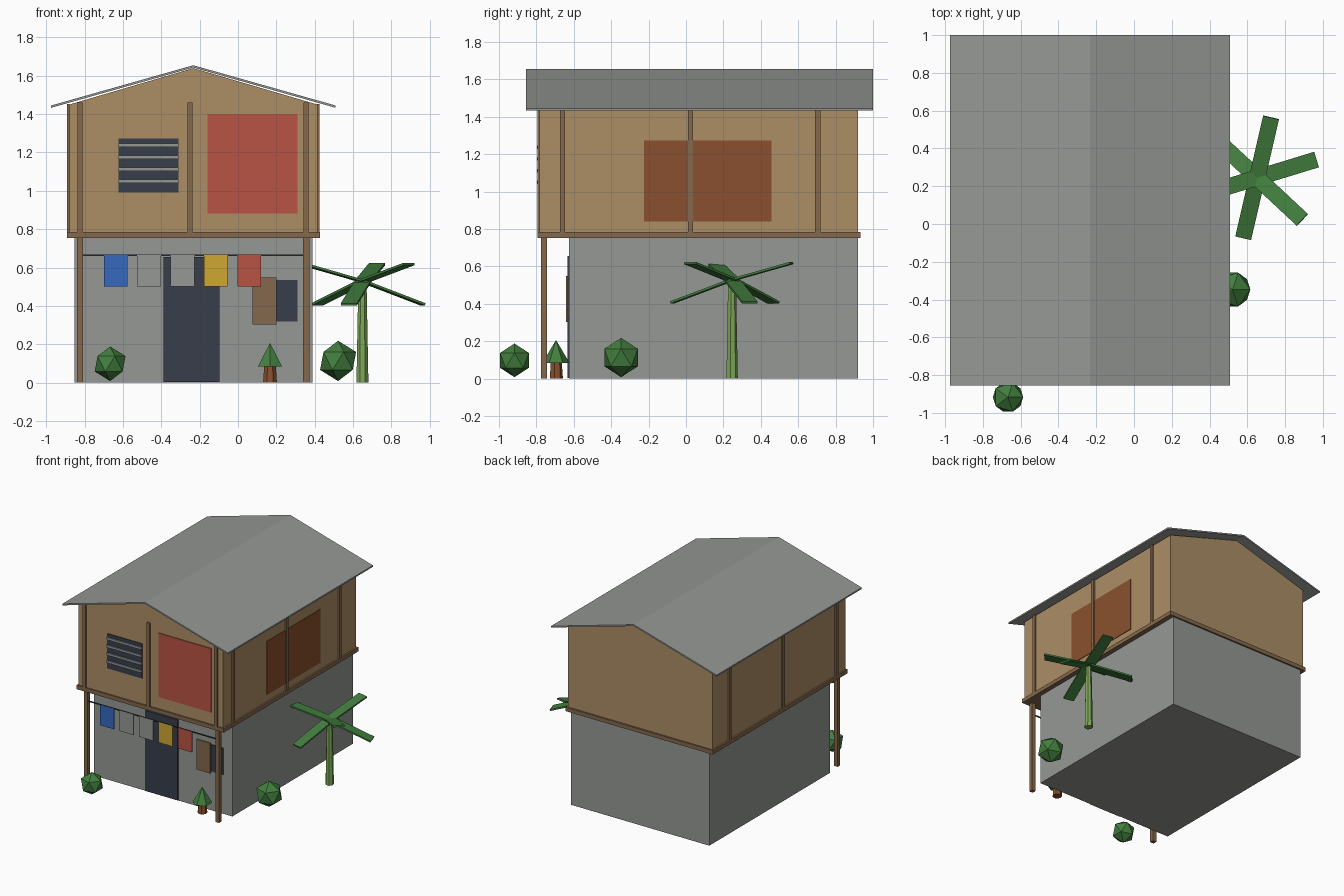
import bpy, math
from mathutils import Matrix, Vector

cube = bpy.data.objects.get("Cube")
if cube:
    bpy.data.objects.remove(cube, do_unlink=True)


def material(name, rgb):
    lin = [((c / 255 + 0.055) / 1.055) ** 2.4 for c in rgb] + [1]
    m = bpy.data.materials.new(name)
    m.diffuse_color = lin
    m.use_nodes = True
    m.node_tree.nodes["Principled BSDF"].inputs["Base Color"].default_value = lin
    return m


TAN = material("tan_boards", (172, 142, 102))
WOOD = material("brown_timber", (133, 104, 76))
GREY = material("concrete_grey", (149, 152, 148))
NAVY = material("dark_navy", (55, 61, 75))
RED = material("faded_red", (184, 83, 67))
RUST = material("rust_brown", (138, 80, 46))
BLUE = material("cloth_blue", (54, 104, 190))
YELLOW = material("cloth_yellow", (208, 167, 52))
LEAF = material("leaf_green", (66, 126, 62))
STEM = material("stem_green", (126, 168, 88))


def finish(ob, name, mat):
    ob.name = name
    ob.data.name = name
    ob.data.materials.append(mat)
    return ob


def box(name, mat, x, y, z):
    """Box from (low, high) pairs on each axis."""
    size = [b - a for a, b in (x, y, z)]
    mid = [(a + b) / 2 for a, b in (x, y, z)]
    bpy.ops.mesh.primitive_cube_add(size=1)
    ob = finish(bpy.context.object, name, mat)
    ob.data.transform(Matrix.Translation(mid) @ Matrix.Diagonal((*size, 1)))
    return ob


def prism(name, mat, profile, y0, y1):
    """Extrude an xz outline along y."""
    n = len(profile)
    verts = [(x, y, z) for y in (y0, y1) for x, z in profile]
    faces = [tuple(range(n)), tuple(reversed(range(n, 2 * n)))]
    faces += [(i, i + n, (i + 1) % n + n, (i + 1) % n) for i in range(n)]
    me = bpy.data.meshes.new(name)
    me.from_pydata(verts, [], faces)
    ob = bpy.data.objects.new(name, me)
    bpy.context.collection.objects.link(ob)
    return finish(ob, name, mat)


def cone(name, mat, x, y, z0, z1, r0, r1, sides):
    bpy.ops.mesh.primitive_cone_add(vertices=sides, radius1=r0, radius2=r1,
                                    depth=z1 - z0, location=(x, y, (z0 + z1) / 2))
    return finish(bpy.context.object, name, mat)


# Main volumes
RIDGE = -0.233
box("ground_floor", GREY, (-0.853, 0.388), (-0.626, 0.92), (0, 0.755))
prism("upper_floor", TAN,
      [(-0.88, 0.78), (0.414, 0.78), (0.414, 1.45), (RIDGE, 1.64), (-0.88, 1.45)],
      -0.782, 0.92)
box("floor_beam", WOOD, (-0.893, 0.427), (-0.793, 0.933), (0.753, 0.785))

# Gabled roof sheet
half, top, eave, thick = 0.742, 1.655, 1.445, 0.012
prism("roof", GREY,
      [(RIDGE - half, eave), (RIDGE - half, eave - thick), (RIDGE, top - thick),
       (RIDGE + half, eave - thick), (RIDGE + half, eave), (RIDGE, top)],
      -0.856, 1.0)

# Porch posts
for side, x in (("right", -0.824), ("left", 0.356)):
    box(f"porch_post_{side}", WOOD, (x - 0.016, x + 0.016), (-0.774, -0.742), (0, 0.755))

# Wall battens
for i, x in enumerate((-0.823, -0.25, 0.355)):
    box(f"front_batten_{i}", WOOD, (x - 0.013, x + 0.013), (-0.793, -0.78), (0.78, 1.46))
for i, y in enumerate((-0.66, 0.024, 0.705)):
    for side, x in (("right", (-0.893, -0.878)), ("left", (0.412, 0.426))):
        box(f"{side}_batten_{i}", WOOD, x, (y - 0.014, y + 0.014), (0.78, 1.452))

# Upper openings
box("upper_window", NAVY, (-0.622, -0.31), (-0.788, -0.78), (0.992, 1.273))
for i in range(4):
    z = 1.05 + i * 0.0623
    box(f"window_slat_{i}", GREY, (-0.622, -0.31), (-0.797, -0.787), (z - 0.009, z + 0.009))
box("red_panel", RED, (-0.16, 0.31), (-0.789, -0.78), (0.883, 1.4))
box("side_shutter", RUST, (0.412, 0.419), (-0.225, 0.458), (0.84, 1.273))

# Ground floor openings
box("door", NAVY, (-0.388, -0.096), (-0.634, -0.625), (0.003, 0.655))
box("lower_window", NAVY, (0.1, 0.31), (-0.633, -0.625), (0.318, 0.534))
box("lower_shutter", WOOD, (0.076, 0.2), (-0.641, -0.632), (0.303, 0.548))

# Washing line with hanging cloths
box("washing_line", NAVY, (-0.824, 0.356), (-0.762, -0.754), (0.661, 0.669))
for i, mat in enumerate((BLUE, GREY, GREY, YELLOW, RED)):
    x = -0.7 + i * 0.1745
    box(f"cloth_{i}", mat, (x, x + 0.123), (-0.763, -0.755), (0.5, 0.667))

# Palm: tapered stem and six fronds tilted alternately up and down
px, py, pz = 0.652, 0.245, 0.528
cone("palm_stem", STEM, px - 0.003, py, 0, pz, 0.032, 0.022, 7)
for i in range(6):
    rise = 0.09 if i % 2 == 0 else -0.12
    length = math.hypot(0.327, rise)
    frond = box(f"palm_frond_{i}", LEAF, (0, length), (-0.043, 0.043), (-0.006, 0.006))
    frond.matrix_world = (Matrix.Translation((px, py, pz))
                          @ Matrix.Rotation(math.radians(77 - 60 * i), 4, "Z")
                          @ Matrix.Rotation(-math.atan2(rise, 0.327), 4, "Y"))

# Round bushes
for name, x, y, z, r in (("front_bush", -0.667, -0.917, 0.098, 0.09),
                         ("side_bush", 0.522, -0.347, 0.113, 0.105)):
    bpy.ops.mesh.primitive_ico_sphere_add(subdivisions=1, radius=r, location=(x, y, z))
    finish(bpy.context.object, name, LEAF)

# Small tree
cone("small_tree_trunk", RUST, 0.167, -0.695, 0, 0.1, 0.037, 0.03, 7)
cone("small_tree_crown", LEAF, 0.167, -0.695, 0.083, 0.207, 0.073, 0, 6)

# Consistent outward normals
for ob in bpy.data.objects:
    if ob.type == "MESH" and ob.name in ("upper_floor", "roof"):
        bpy.context.view_layer.objects.active = ob
        bpy.ops.object.mode_set(mode="EDIT")
        bpy.ops.mesh.select_all(action="SELECT")
        bpy.ops.mesh.normals_make_consistent(inside=False)
        bpy.ops.object.mode_set(mode="OBJECT")
